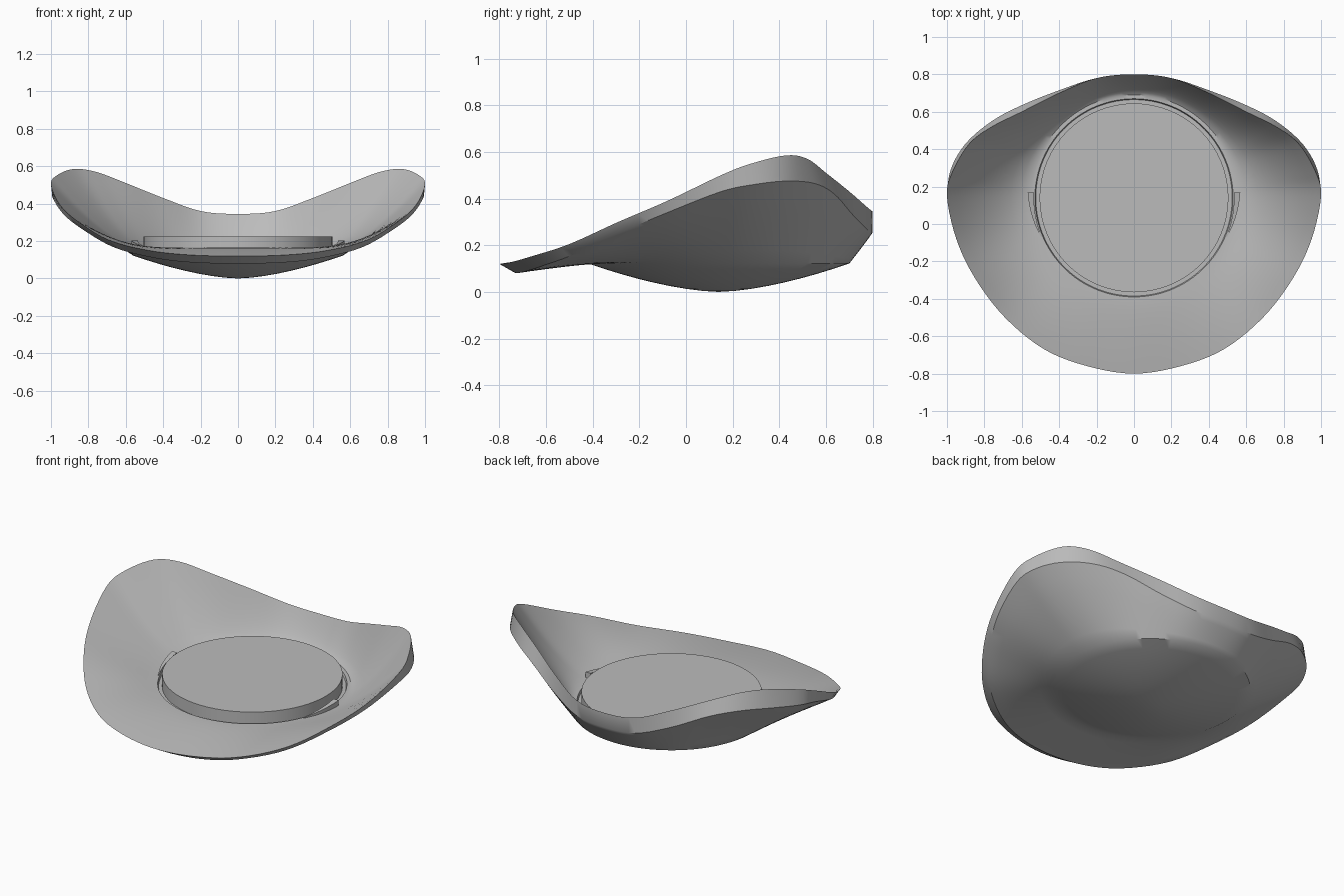
import bpy, bmesh, math
from mathutils import Vector

cube = bpy.data.objects.get("Cube")
if cube:
    bpy.data.objects.remove(cube, do_unlink=True)

grey = bpy.data.materials.new("plain_grey")
grey.use_nodes = True
GREY = (0.5, 0.5, 0.5, 1)
grey.diffuse_color = GREY
grey.node_tree.nodes["Principled BSDF"].inputs["Base Color"].default_value = GREY

CENTRE = Vector((0, 0.14, 0))

# Half of the rim, front to back: upper edge and lower edge
TOP = [(0, -.8, .12), (.25, -.76, .125), (.48, -.67, .15), (.69, -.5, .205),
       (.85, -.29, .3), (.95, -.08, .39), (1, .15, .5), (.97, .28, .55),
       (.88, .43, .585), (.76, .52, .57), (.6, .6, .51), (.4, .7, .43),
       (.2, .78, .36), (0, .8, .345)]
LOW = [(0, -.73, .08), (.24, -.7, .085), (.45, -.62, .11), (.66, -.47, .165),
       (.82, -.28, .255), (.93, -.08, .34), (.99, .15, .43), (.98, .29, .46),
       (.9, .43, .475), (.76, .55, .465), (.6, .635, .42), (.4, .715, .33),
       (.2, .78, .265), (0, .8, .255)]


def closed_curve(half, steps=5):
    """Mirror the half outline and smooth it with a Catmull-Rom spline."""
    pts = [Vector(p) for p in half]
    pts += [Vector((-p.x, p.y, p.z)) for p in pts[-2:0:-1]]
    n, out = len(pts), []
    for i in range(n):
        a, b, c, d = (pts[(i + k) % n] for k in (-1, 0, 1, 2))
        for s in range(steps):
            t = s / steps
            out.append(0.5 * (2 * b + (c - a) * t + (2 * a - 5 * b + 4 * c - d) * t ** 2
                              + (3 * b - a - 3 * c + d) * t ** 3))
    return out


def circle_under(curve, radius, z):
    """Circle around the seat centre, with points facing those of the curve."""
    ring = []
    for p in curve:
        d = Vector((p.x, p.y - CENTRE.y, 0)).normalized()
        ring.append(CENTRE + d * radius + Vector((0, 0, z)))
    return ring


def blend(ring_a, ring_b, t, power):
    out = []
    for a, b in zip(ring_a, ring_b):
        p = a.lerp(b, t)
        p.z = a.z + (b.z - a.z) * t ** power
        out.append(p)
    return out


def finish(bm, name, angle):
    bmesh.ops.recalc_face_normals(bm, faces=bm.faces)
    mesh = bpy.data.meshes.new(name)
    bm.to_mesh(mesh)
    bm.free()
    mesh.materials.append(grey)
    obj = bpy.data.objects.new(name, mesh)
    bpy.context.collection.objects.link(obj)
    bpy.ops.object.select_all(action='DESELECT')
    obj.select_set(True)
    bpy.context.view_layer.objects.active = obj
    bpy.ops.object.shade_smooth_by_angle(angle=math.radians(angle))
    return obj


# Shell: one loft from the inner floor, over the rim, to the domed underside
top, low = closed_curve(TOP), closed_curve(LOW)
floor = circle_under(top, .55, .165)
base = circle_under(low, .56, .122)
rings = [circle_under(top, .02, .15), circle_under(top, .525, .15),
         circle_under(top, .53, .165)]
rings += [blend(floor, top, i / 8, 1.4) for i in range(9)]
rings += [blend(low, base, i / 6, .95) for i in range(7)]
for i in range(7, 0, -1):
    k = i / 8
    rings.append(circle_under(low, .56 * k, .122 * k ** 1.6))

bm = bmesh.new()
loops = [[bm.verts.new(p) for p in ring] for ring in rings]
n = len(top)
for a, b in zip(loops, loops[1:]):
    for i in range(n):
        j = (i + 1) % n
        bm.faces.new((a[i], a[j], b[j], b[i]))
bm.faces.new(loops[0])
tip = bm.verts.new(CENTRE)
for i in range(n):
    bm.faces.new((loops[-1][i], loops[-1][(i + 1) % n], tip))
finish(bm, "seat_shell", 35)

# Flat round cushion
bm = bmesh.new()
bmesh.ops.create_cone(bm, cap_ends=True, segments=64, radius1=.505, radius2=.505, depth=.08)
bmesh.ops.translate(bm, verts=bm.verts, vec=CENTRE + Vector((0, 0, .185)))
finish(bm, "seat_cushion", 30)

# Slim curved ridges beside the cushion, each with a small end tab
for side, label in ((1, "left"), (-1, "right")):
    bm = bmesh.new()
    sections = []
    for i in range(13):
        t = i / 12
        ang = math.radians(3 - 26 * t)
        height = .035 * (1 - t) + .004
        width = .03 * (1 - t) + .004
        section = []
        for r, z in ((.535, .15), (.535, .165 + height), (.535 + width, .165 + height),
                     (.535 + width, .15)):
            section.append(bm.verts.new((side * r * math.cos(ang),
                                         CENTRE.y + r * math.sin(ang), z)))
        sections.append(section)
    for a, b in zip(sections, sections[1:]):
        for i in range(4):
            j = (i + 1) % 4
            bm.faces.new((a[i], a[j], b[j], b[i]))
    bm.faces.new(sections[0])
    bm.faces.new(sections[-1])
    finish(bm, label + "_ridge", 30)
